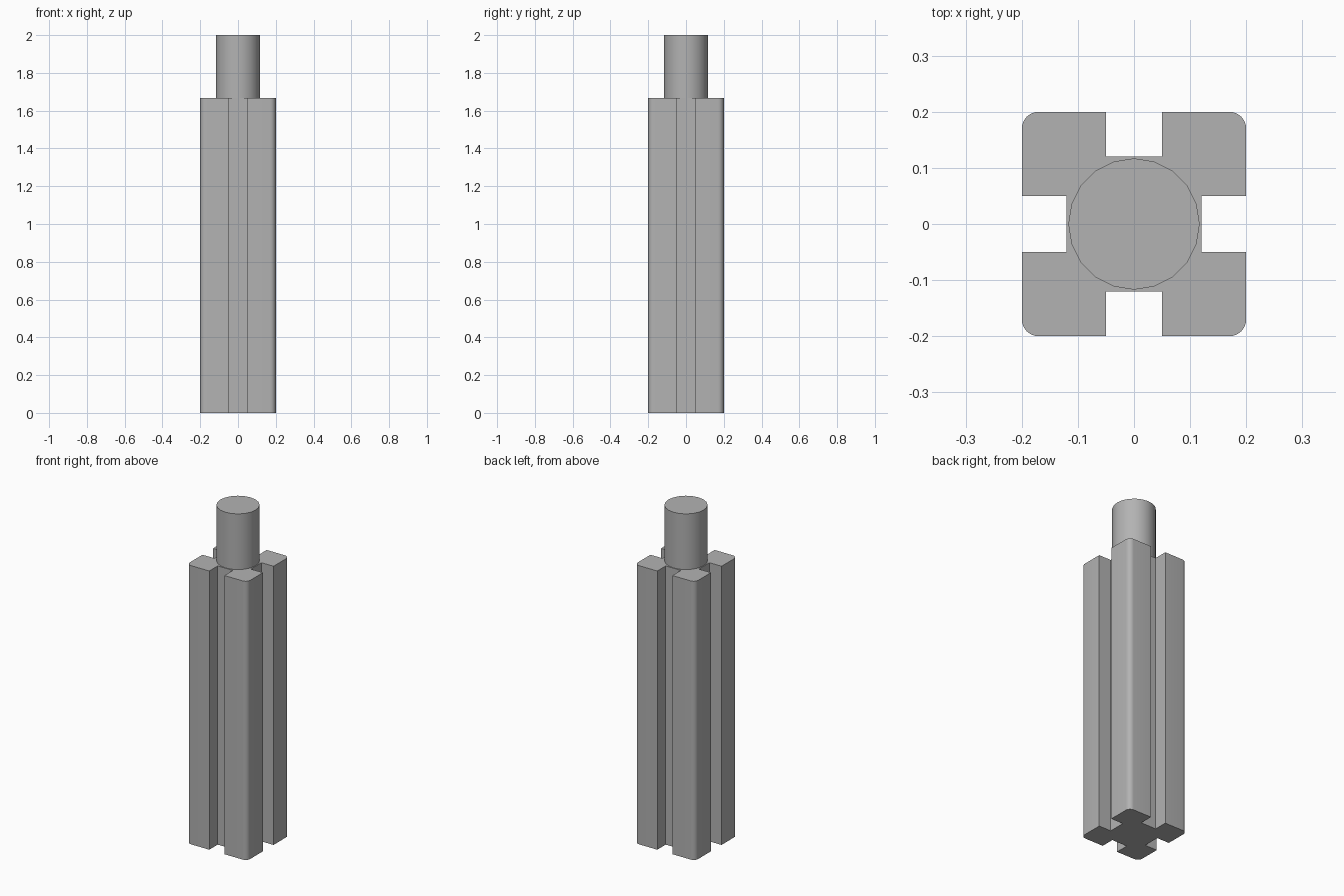
import bpy, bmesh
from math import sin, cos, pi

cube = bpy.data.objects.get("Cube")
if cube:
    bpy.data.objects.remove(cube, do_unlink=True)

HALF, SLOT, CORE, ROUND = 0.20, 0.05, 0.12, 0.03
BODY_TOP, TOP, PIN_RADIUS = 1.667, 2.0, 0.117

grey = bpy.data.materials.new("plain grey")
grey.use_nodes = True
colour = (0.45, 0.45, 0.45, 1)
grey.diffuse_color = colour
grey.node_tree.nodes["Principled BSDF"].inputs["Base Color"].default_value = colour


def extrude_profile(name, points, bottom, top):
    """Turn a flat outline into a solid prism with smooth rounded sides."""
    bm = bmesh.new()
    face = bm.faces.new([bm.verts.new((x, y, bottom)) for x, y in points])
    side = bmesh.ops.extrude_face_region(bm, geom=[face], use_keep_orig=True)
    verts = [v for v in side["geom"] if isinstance(v, bmesh.types.BMVert)]
    bmesh.ops.translate(bm, verts=verts, vec=(0, 0, top - bottom))
    bmesh.ops.recalc_face_normals(bm, faces=bm.faces)
    mesh = bpy.data.meshes.new(name)
    bm.to_mesh(mesh)
    bm.free()
    obj = bpy.data.objects.new(name, mesh)
    bpy.context.collection.objects.link(obj)
    mesh.materials.append(grey)
    bpy.ops.object.select_all(action='DESELECT')
    obj.select_set(True)
    bpy.context.view_layer.objects.active = obj
    bpy.ops.object.shade_smooth_by_angle(angle=pi / 6)
    return obj


# One quarter of the slotted post: slot floor, slot wall, rounded corner, slot wall
centre = HALF - ROUND
arc = [(centre + ROUND * cos(i * pi / 12), centre + ROUND * sin(i * pi / 12))
       for i in range(7)]
quarter = [(CORE, SLOT), (HALF, SLOT), *arc, (SLOT, HALF), (SLOT, CORE)]

# Repeat the quarter around the axis
outline = []
for turn in range(4):
    outline += quarter
    quarter = [(-y, x) for x, y in quarter]
extrude_profile("slotted_post", outline, 0, BODY_TOP)

# Round pin on top
circle = [(PIN_RADIUS * cos(i * pi / 10), PIN_RADIUS * sin(i * pi / 10)) for i in range(20)]
extrude_profile("top_pin", circle, BODY_TOP, TOP)
